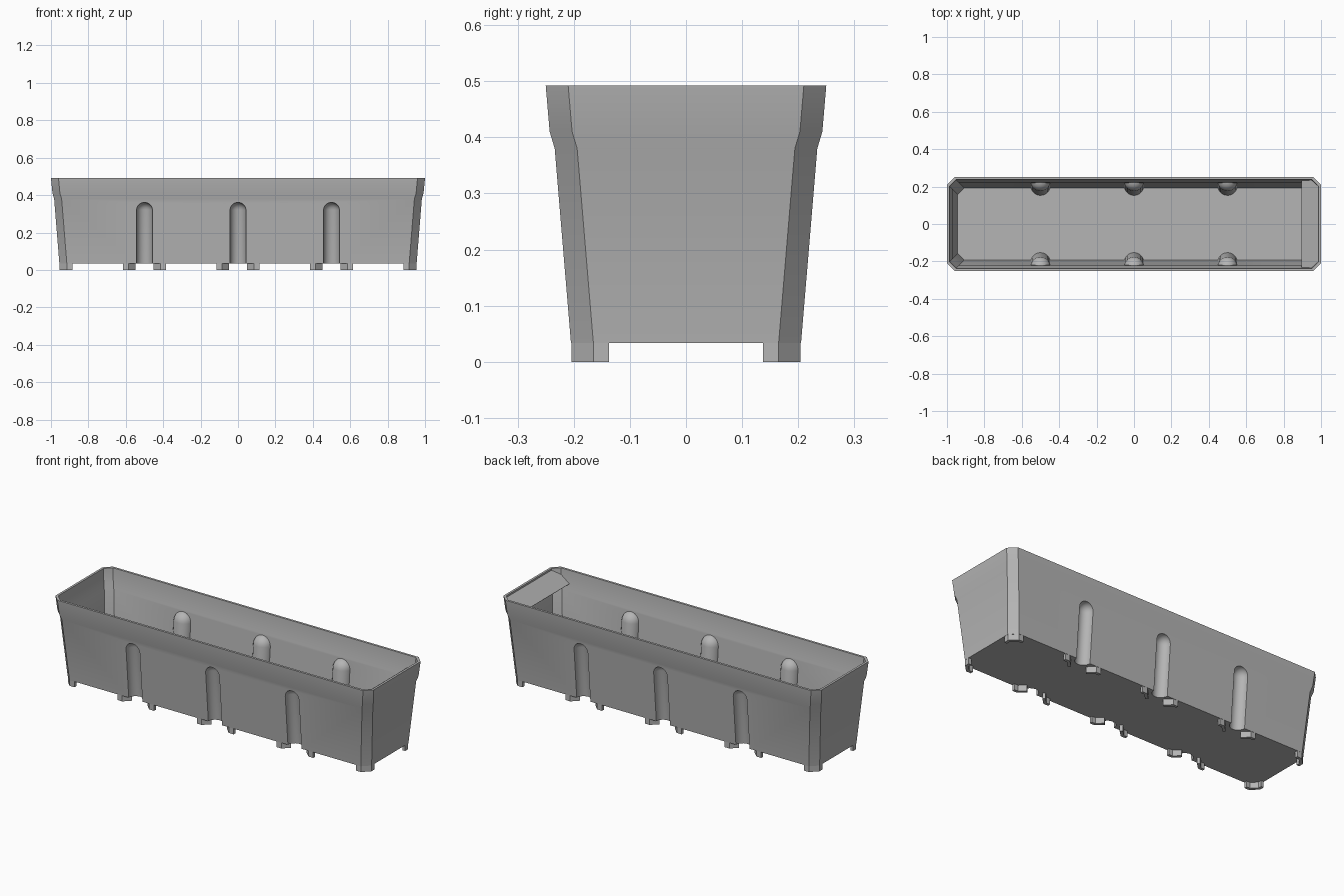
import bpy
import bmesh
import math
from mathutils import Vector, Matrix

if "Cube" in bpy.data.objects:
    bpy.data.objects.remove(bpy.data.objects["Cube"], do_unlink=True)

grey = bpy.data.materials.new("matte_grey")
grey.use_nodes = True
COLOUR = (0.46, 0.46, 0.46, 1)
grey.diffuse_color = COLOUR
grey.node_tree.nodes["Principled BSDF"].inputs["Base Color"].default_value = COLOUR

BASE_Z, STEP_LOW, STEP_HIGH, TOP_Z = 0.033, 0.38, 0.41, 0.492
CHAMFER, WALL = 0.04, 0.012
# height, half length, half width of the outside
PROFILE = [(BASE_Z, 0.955, 0.205), (STEP_LOW, 0.983, 0.234),
           (STEP_HIGH, 0.992, 0.243), (TOP_Z, 1.0, 0.25)]


def new_object(name, bm):
    bmesh.ops.recalc_face_normals(bm, faces=bm.faces)
    mesh = bpy.data.meshes.new(name)
    bm.to_mesh(mesh)
    bm.free()
    mesh.materials.append(grey)
    obj = bpy.data.objects.new(name, mesh)
    bpy.context.collection.objects.link(obj)
    return obj


def octagon(hx, hy, c):
    quarter = [(hx, hy - c), (hx - c, hy)]
    pts = quarter + [(-x, y) for x, y in reversed(quarter)]
    return pts + [(-x, -y) for x, y in pts]


def loft(name, levels, c):
    bm = bmesh.new()
    rings = [[bm.verts.new((x, y, z)) for x, y in octagon(hx, hy, c)]
             for z, hx, hy in levels]
    for a, b in zip(rings, rings[1:]):
        for i in range(len(a)):
            j = (i + 1) % len(a)
            bm.faces.new((a[i], a[j], b[j], b[i]))
    bm.faces.new(rings[0])
    bm.faces.new(rings[-1])
    return new_object(name, bm)


def capsule(name, x, side, radius):
    """Round-topped rod whose axis lies on the sloping outer wall."""
    (z0, _, y0), (z1, _, y1) = PROFILE[0], PROFILE[1]
    axis = Vector((0, side * (y1 - y0), z1 - z0)).normalized()
    top = Vector((x, side * y0, z0)) + axis * 0.286
    steps, sides, length = 6, 24, 0.35
    outline = [(radius, -length)] + [
        (radius * math.cos(t), radius * math.sin(t))
        for t in (i * math.pi / 2 / steps for i in range(steps))]
    bm = bmesh.new()
    rings = [[bm.verts.new((r * math.cos(a), r * math.sin(a), h))
              for a in (k * math.tau / sides for k in range(sides))]
             for r, h in outline]
    tip = bm.verts.new((0, 0, radius))
    for a, b in zip(rings, rings[1:]):
        for i in range(sides):
            j = (i + 1) % sides
            bm.faces.new((a[i], a[j], b[j], b[i]))
    for i in range(sides):
        bm.faces.new((rings[-1][i], rings[-1][(i + 1) % sides], tip))
    bm.faces.new(rings[0])
    turn = Vector((0, 0, 1)).rotation_difference(axis).to_matrix().to_4x4()
    bm.transform(Matrix.Translation(top) @ turn)
    return new_object(name, bm)


def cut(target, cutters):
    """Subtract the cutters, bake the result and remove them."""
    for cutter in cutters:
        mod = target.modifiers.new("cut", 'BOOLEAN')
        mod.operation, mod.solver, mod.object = 'DIFFERENCE', 'EXACT', cutter
    graph = bpy.context.evaluated_depsgraph_get()
    mesh = bpy.data.meshes.new_from_object(target.evaluated_get(graph))
    target.modifiers.clear()
    target.data = mesh
    for cutter in cutters:
        bpy.data.objects.remove(cutter, do_unlink=True)


# Trough: outer body, minus an inner cavity, minus the rounded grooves
spots = [(x, side) for x in (-0.5, 0, 0.5) for side in (-1, 1)]
trough = loft("trough", PROFILE, CHAMFER)
inner = [(z, hx - WALL, hy - WALL) for z, hx, hy in PROFILE]
inner[0] = (BASE_Z + WALL, inner[0][1], inner[0][2])
inner[-1] = (TOP_Z + 0.01, inner[-1][1], inner[-1][2])
cavity = loft("cavity", inner, CHAMFER - 0.005)
cut(cavity, [capsule("rib", x, s, 0.053) for x, s in spots])
cut(trough, [cavity] + [capsule("groove", x, s, 0.043) for x, s in spots])


# Feet: bent strips below the floor
def foot(name, outer, inner_line, mx, my, dx=0):
    bm = bmesh.new()
    verts = [bm.verts.new((dx + mx * x, my * y, 0))
             for x, y in outer + inner_line[::-1]]
    n, m = len(verts), len(outer)
    faces = [bm.faces.new((verts[i], verts[i + 1], verts[n - 2 - i], verts[n - 1 - i]))
             for i in range(m - 1)]
    up = bmesh.ops.extrude_face_region(bm, geom=faces)
    moved = [g for g in up["geom"] if isinstance(g, bmesh.types.BMVert)]
    bmesh.ops.translate(bm, verts=moved, vec=(0, 0, BASE_Z + 0.002))
    return new_object(name, bm)


CORNER_OUT = [(0.885, 0.204), (0.915, 0.204), (0.954, 0.165), (0.954, 0.137)]
CORNER_IN = [(0.885, 0.187), (0.908, 0.187), (0.937, 0.158), (0.937, 0.137)]
SIDE_OUT = [(0.115, 0.204), (0.085, 0.204), (0.048, 0.168)]
SIDE_IN = [(0.115, 0.188), (0.092, 0.188), (0.06, 0.157)]
feet = []
for my, face in ((-1, "front"), (1, "back")):
    for mx, hand in ((-1, "right"), (1, "left")):
        feet.append(foot(f"{face}_{hand}_corner_foot", CORNER_OUT, CORNER_IN, mx, my))
        for i, dx in enumerate((-0.5, 0, 0.5)):
            feet.append(foot(f"{face}_{hand}_groove_foot_{i + 1}",
                             SIDE_OUT, SIDE_IN, mx, my, dx))

# Sloping end flap, hanging from the rim at the left end
bm = bmesh.new()
half = [(0.992, 0.208), (0.955, 0.24), (0.895, 0.232)]
outline = half + [(x, -y) for x, y in reversed(half)]
bm.faces.new([bm.verts.new((x, y, TOP_Z - 0.7 * (1 - x))) for x, y in outline])
flap = new_object("end_flap", bm)
thick = flap.modifiers.new("thickness", 'SOLIDIFY')
thick.thickness = 0.004

# Smooth the rounded areas, keep the corners crisp
bpy.ops.object.select_all(action='DESELECT')
trough.select_set(True)
bpy.context.view_layer.objects.active = trough
bpy.ops.object.shade_smooth_by_angle(angle=math.radians(30))
